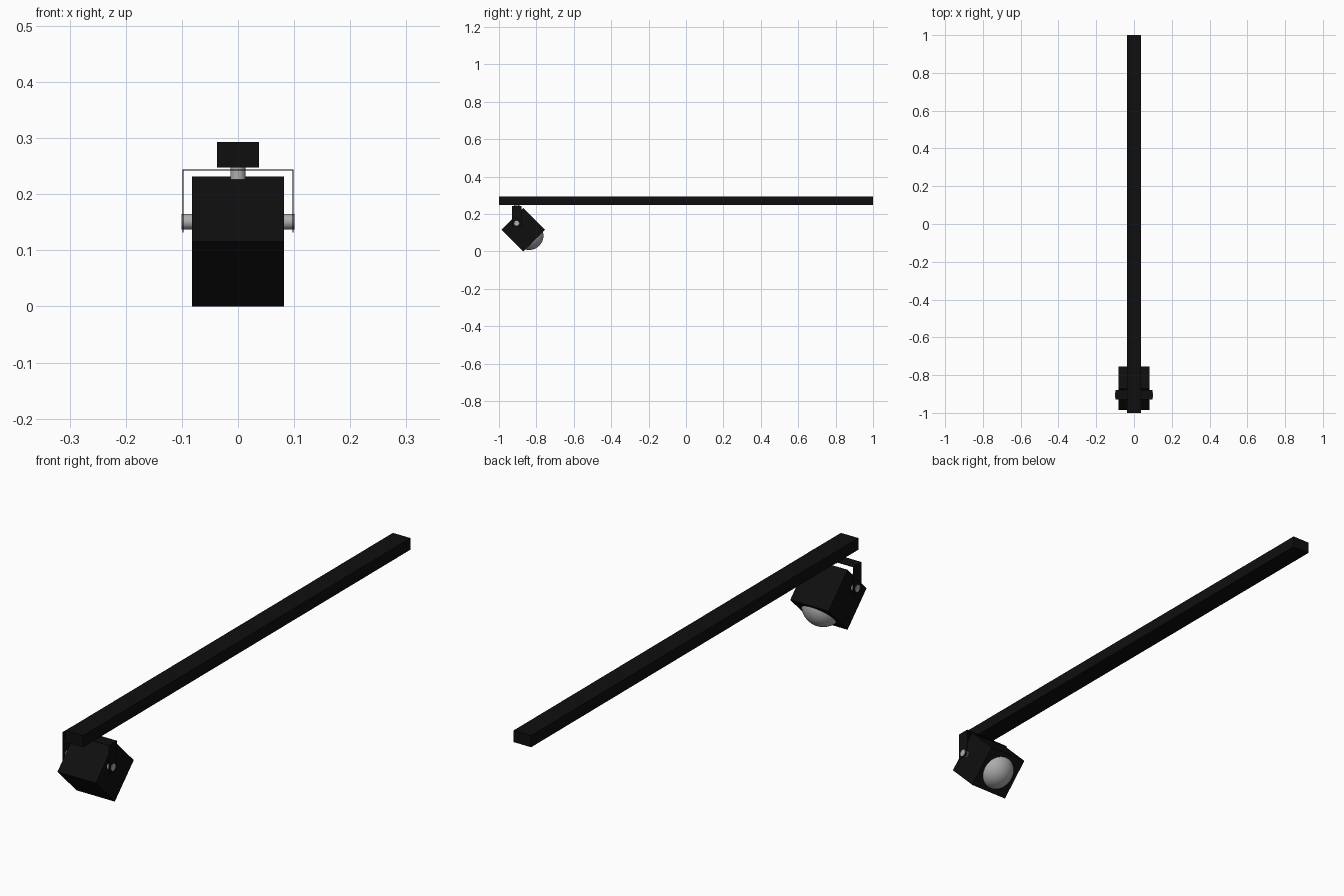
import bpy, bmesh, math
from mathutils import Matrix, Vector

if "Cube" in bpy.data.objects:
    bpy.data.objects.remove(bpy.data.objects["Cube"])


def material(name, v):
    m = bpy.data.materials.new(name)
    m.diffuse_color = (v, v, v, 1)
    m.use_nodes = True
    m.node_tree.nodes["Principled BSDF"].inputs["Base Color"].default_value = m.diffuse_color
    return m


BLACK = material("matte black", 0.0045)
GREY = material("light grey", 0.42)


def finish(bm, name, mat, smooth=False):
    mesh = bpy.data.meshes.new(name)
    bm.to_mesh(mesh)
    bm.free()
    mesh.materials.append(mat)
    ob = bpy.data.objects.new(name, mesh)
    bpy.context.collection.objects.link(ob)
    if smooth:
        bpy.ops.object.select_all(action='DESELECT')
        bpy.context.view_layer.objects.active = ob
        ob.select_set(True)
        bpy.ops.object.shade_smooth_by_angle()
    return ob


def box(name, loc, size, mat, tilt=0):
    bm = bmesh.new()
    m = (Matrix.Translation(loc) @ Matrix.Rotation(tilt, 4, 'X')
         @ Matrix.Diagonal((*size, 1)))
    bmesh.ops.create_cube(bm, size=1, matrix=m)
    return finish(bm, name, mat)


def rod(name, a, b, r, mat):
    a, b = Vector(a), Vector(b)
    bm = bmesh.new()
    m = (Matrix.Translation((a + b) / 2)
         @ (b - a).to_track_quat('Z', 'Y').to_matrix().to_4x4())
    bmesh.ops.create_cone(bm, cap_ends=True, segments=24, radius1=r, radius2=r,
                          depth=(b - a).length, matrix=m)
    return finish(bm, name, mat, True)


# Ceiling track
box("track_rail", (0, 0, 0.2705), (0.075, 2.0, 0.045), BLACK)

# Tilted cube lamp head
box("lamp_head", (0, -0.87, 0.116), (0.164, 0.164, 0.164), BLACK, math.radians(45))

# Domed lens bulging from the lower rear face
bm = bmesh.new()
bmesh.ops.create_uvsphere(bm, u_segments=32, v_segments=16, radius=0.077,
                          matrix=Matrix.Translation((0, -0.839, 0.085))
                          @ Matrix.Rotation(math.radians(-135), 4, 'X'))
finish(bm, "lens", GREY, True)

# Thin U-shaped bracket: a folded strip swept along y
PIVOT_Y, PIVOT_Z = -0.905, 0.151
path = [(-0.098, 0.132), (-0.098, 0.243), (0.098, 0.243), (0.098, 0.132)]
bm = bmesh.new()
rows = [[bm.verts.new((x, PIVOT_Y + s * 0.025, z)) for s in (-1, 1)] for x, z in path]
for p, q in zip(rows, rows[1:]):
    bm.faces.new((p[0], p[1], q[1], q[0]))
bracket = finish(bm, "bracket", BLACK)
solid = bracket.modifiers.new("thickness", 'SOLIDIFY')
solid.thickness = 0.002
solid.offset = 0

# Hanging stem and side pivot pins
rod("stem", (0, PIVOT_Y, 0.226), (0, PIVOT_Y, 0.250), 0.0135, GREY)
for side, s in (("left", -1), ("right", 1)):
    rod("pivot_pin_" + side, (s * 0.07, PIVOT_Y, PIVOT_Z),
        (s * 0.1005, PIVOT_Y, PIVOT_Z), 0.0135, GREY)
